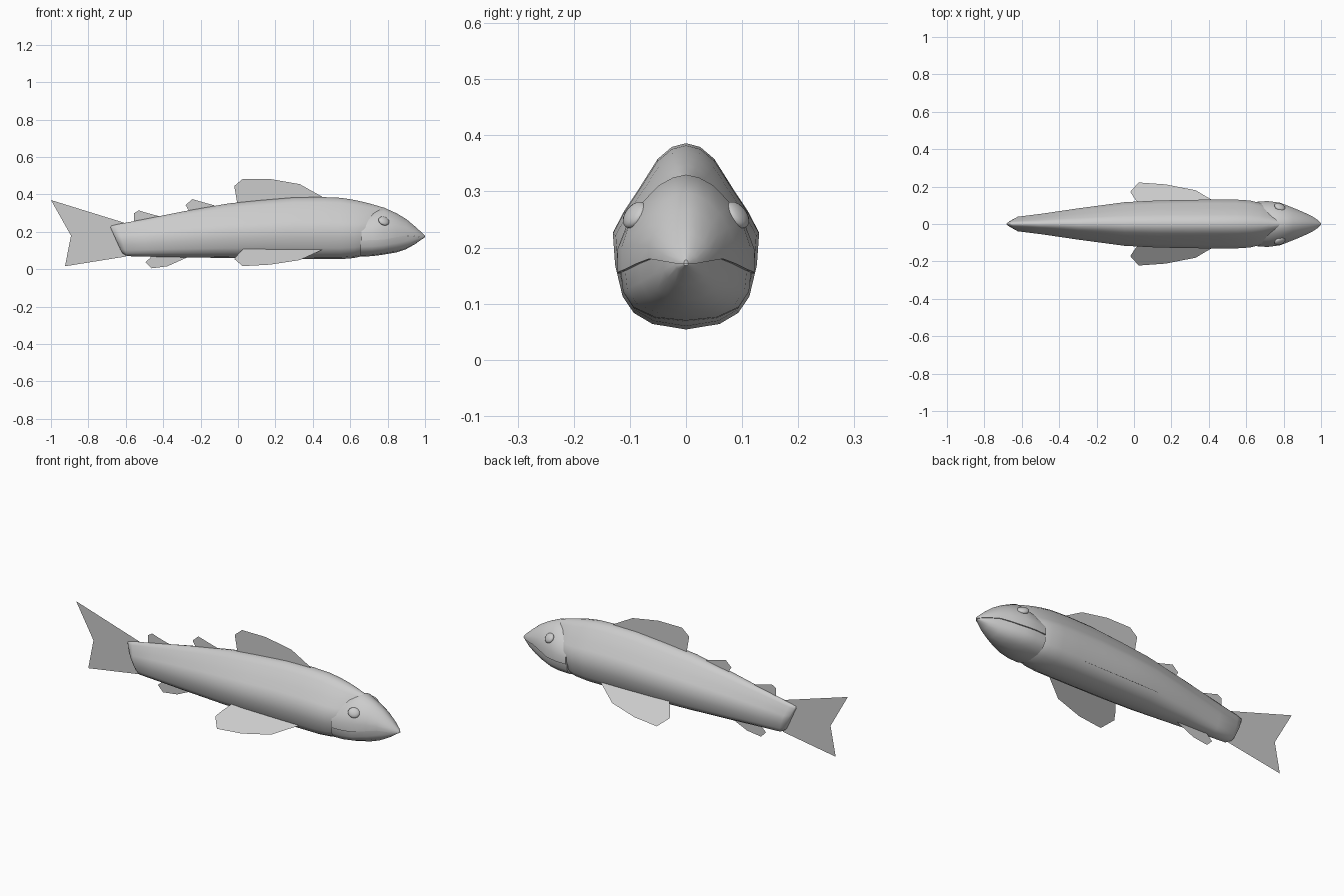
import bpy, bmesh
from math import radians
from mathutils import Matrix

if "Cube" in bpy.data.objects:
    bpy.data.objects.remove(bpy.data.objects["Cube"])


def finish(bm, name, angle=None):
    bmesh.ops.recalc_face_normals(bm, faces=bm.faces)
    me = bpy.data.meshes.new(name)
    bm.to_mesh(me)
    bm.free()
    ob = bpy.data.objects.new(name, me)
    bpy.context.collection.objects.link(ob)
    if angle:
        bpy.ops.object.select_all(action='DESELECT')
        ob.select_set(True)
        bpy.context.view_layer.objects.active = ob
        bpy.ops.object.shade_smooth_by_angle(angle=radians(angle))
    return ob


def loft(name, rings, angle):
    """Skin a list of equal-length closed rings and cap both ends."""
    bm = bmesh.new()
    vs = [[bm.verts.new(p) for p in r] for r in rings]
    n = len(vs[0])
    for a, b in zip(vs, vs[1:]):
        for i in range(n):
            j = (i + 1) % n
            bm.faces.new((a[i], a[j], b[j], b[i]))
    bm.faces.new(vs[0])
    bm.faces.new(vs[-1])
    return finish(bm, name, angle)


def mirror_half(half):
    """Half outline from top centre to bottom centre -> closed loop."""
    return half + [(-y, z) for y, z in reversed(half) if y > 1e-6]


# Body: stations (x, half width, top, bottom, backward lean)
UP = [(0, 1), (.19, .96), (.38, .83), (.64, .5), (.83, .27), (.98, .04)]
LOW = [(.95, .3), (.85, .64), (.7, .82), (.45, .94), (0, 1)]
body = [(-.655, .010, .222, .105, .45), (-.648, .024, .232, .085, .42),
        (-.62, .040, .240, .070, .32), (-.5, .055, .266, .068, .1),
        (-.3, .085, .308, .064, 0), (-.05, .119, .352, .06, 0),
        (.12, .128, .369, .057, 0), (.3, .132, .384, .055, 0),
        (.45, .133, .386, .054, 0), (.55, .133, .382, .054, 0),
        (.62, .128, .371, .060, 0), (.67, .116, .360, .072, 0),
        (.72, .095, .347, .100, 0), (.78, .050, .329, .150, 0)]
rings = []
for x, w, t, b, lean in body:
    m = b + (t - b) * .5
    half = [(w * y, m + (t - m) * z) for y, z in UP]
    half += [(w * y, m + (b - m) * z) for y, z in LOW]
    rings.append([(x + lean * (m - z), y, z) for y, z in mirror_half(half)])
loft("body", rings, 50)

# Head and lower jaw: (x, half width, top, mouth line, bottom)
HEAD = [(0, 1), (.2, .97), (.42, .89), (.7, .7), (.88, .5), (1, .26), (1, 0), (0, 0)]
JAW = [(0, 0), (.95, 0), (.92, .4), (.77, .72), (.45, .93), (0, 1)]
head = [(.66, .121, .290, .154, .068), (.72, .122, .315, .156, .070),
        (.78, .114, .330, .159, .078), (.85, .087, .298, .172, .090),
        (.90, .066, .268, .180, .106), (.95, .043, .226, .176, .134),
        (.985, .020, .194, .172, .159), (1.0, .004, .178, .171, .168)]
loft("upper_head", [[(x, w * y, m + (t - m) * z) for y, z in mirror_half(HEAD)]
                    for x, w, t, m, b in head], 40)
loft("lower_jaw", [[(x - .004, w * y, m + (b - m) * z) for y, z in mirror_half(JAW)]
                   for x, w, t, m, b in head], 40)

# Eyes
for s, side in ((1, "left"), (-1, "right")):
    bm = bmesh.new()
    mat = (Matrix.Translation((.78, s * .091, .258))
           @ Matrix.Rotation(s * radians(38), 4, 'X')
           @ Matrix.Rotation(-s * radians(22), 4, 'Z')
           @ Matrix.Diagonal((.031, .014, .027, 1)))
    bmesh.ops.create_uvsphere(bm, u_segments=16, v_segments=10, radius=1, matrix=mat)
    finish(bm, side + "_eye", 60)


def fin(name, pts):
    bm = bmesh.new()
    f = bm.faces.new([bm.verts.new(p) for p in pts])
    bmesh.ops.triangulate(bm, faces=[f])
    finish(bm, name)


# Fins in the middle plane, outlines in x, z
middle = {
    "tail_fin": [(-1, .37), (-.925, .265), (-.893, .18), (-.885, .107), (-.925, .016),
                 (-.6, .068), (-.58, .15), (-.59, .243)],
    "back_fin": [(0, .33), (.0, .405), (-.02, .445), (.025, .483), (.17, .483),
                 (.33, .455), (.45, .388), (.45, .35)],
    "small_fin": [(-.25, .29), (-.25, .325), (-.28, .343), (-.245, .375),
                  (-.125, .341), (-.12, .31)],
    "rear_fin": [(-.555, .23), (-.555, .30), (-.53, .315), (-.49, .302),
                 (-.415, .282), (-.40, .25)],
    "belly_fin": [(-.46, .09), (-.468, .062), (-.495, .037), (-.463, .005),
                  (-.377, .016), (-.275, .062), (-.27, .09)],
}
for name, pts in middle.items():
    fin(name, [(x, 0, z) for x, z in pts])

# Paired side fins: x and distance outward along a downward slope
side_fin = [(.04, -.02), (0, .045), (-.02, .085), (.025, .148), (.17, .135),
            (.33, .095), (.41, .035), (.45, .005), (.45, -.02)]
for s, side in ((1, "left"), (-1, "right")):
    fin(side + "_side_fin", [(x, s * (.105 + .79 * d), .107 - .61 * d) for x, d in side_fin])
